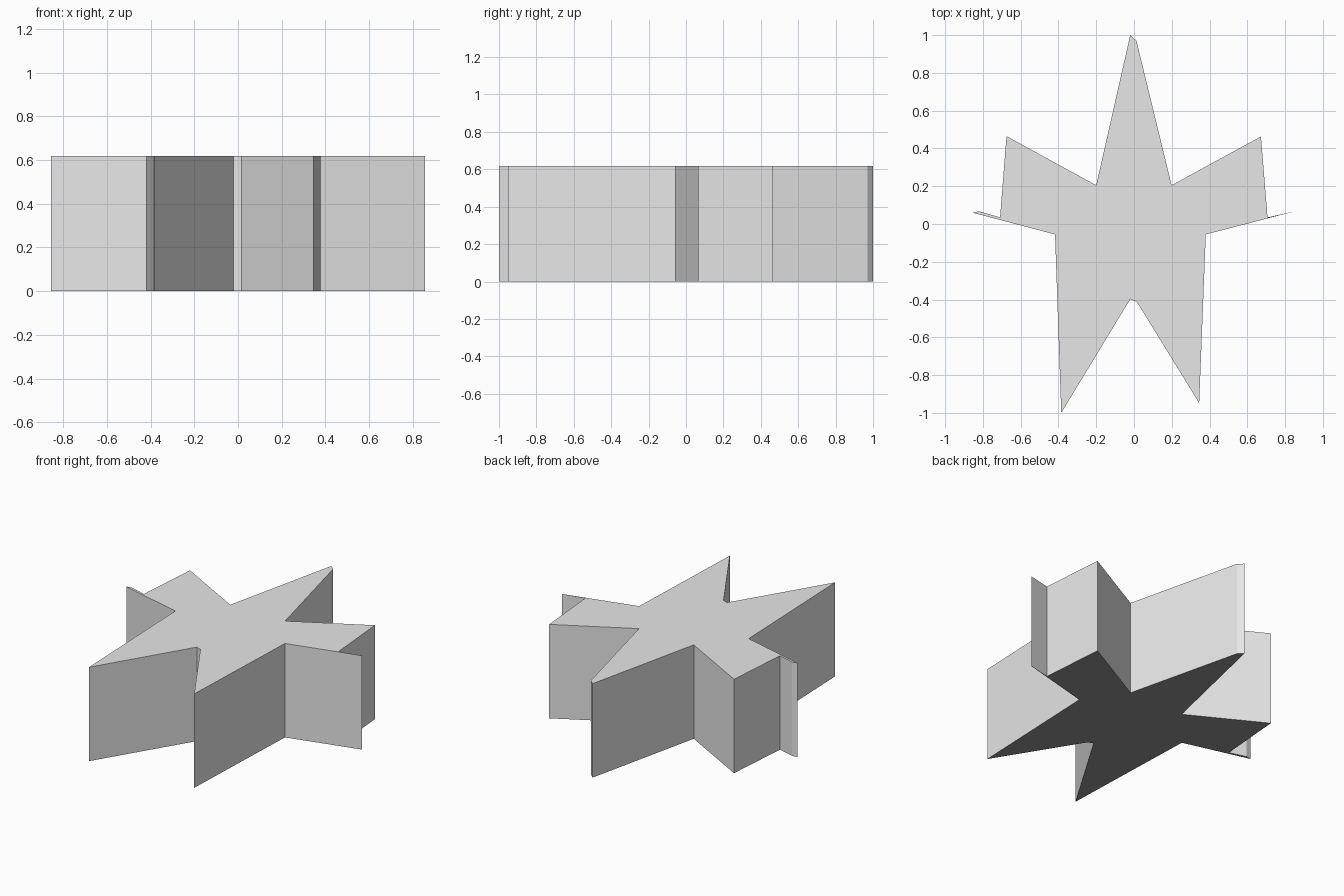
import bpy
import bmesh

if "Cube" in bpy.data.objects:
    bpy.data.objects.remove(bpy.data.objects["Cube"])

HEIGHT = 0.618

# Star outline seen from above, clockwise from the top point
OUTLINE = [
    (-0.02, 1.0), (0.013, 0.97), (0.199, 0.205), (0.672, 0.463),
    (0.707, 0.035), (0.855, 0.068), (0.38, -0.055), (0.345, -0.948),
    (0.015, -0.412), (-0.02, -0.398), (-0.385, -1.0), (-0.418, -0.055),
    (-0.855, 0.06), (-0.82, 0.067), (-0.709, 0.035), (-0.675, 0.465),
    (-0.2, 0.205),
]


def material(name, value):
    mat = bpy.data.materials.new(name)
    mat.diffuse_color = (value, value, value, 1.0)
    mat.use_nodes = True
    mat.node_tree.nodes["Principled BSDF"].inputs["Base Color"].default_value = mat.diffuse_color
    return mat


# Star block: outline extruded straight up
bm = bmesh.new()
base = bm.faces.new([bm.verts.new((x, y, 0.0)) for x, y in OUTLINE])
result = bmesh.ops.extrude_face_region(bm, geom=[base], use_keep_orig=True)
top = [v for v in result["geom"] if isinstance(v, bmesh.types.BMVert)]
bmesh.ops.translate(bm, verts=top, vec=(0, 0, HEIGHT))
bmesh.ops.recalc_face_normals(bm, faces=bm.faces[:])

# Dark underside, light everywhere else
for face in bm.faces:
    face.material_index = 1 if face.normal.z < -0.5 else 0

mesh = bpy.data.meshes.new("star_block")
bm.to_mesh(mesh)
bm.free()
mesh.materials.append(material("light_grey", 0.8))
mesh.materials.append(material("dark_grey", 0.29))
star = bpy.data.objects.new("star_block", mesh)
bpy.context.collection.objects.link(star)
